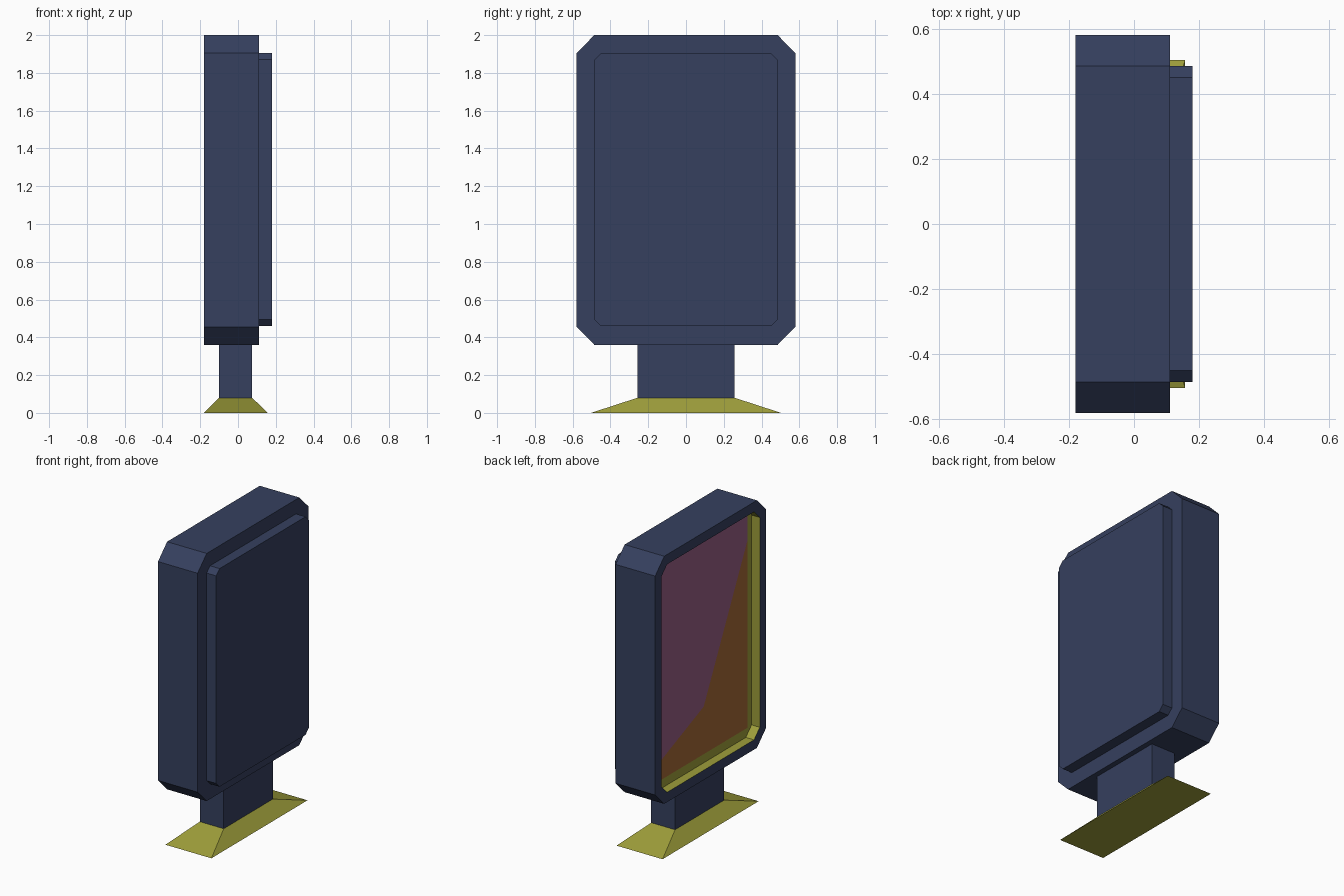
import bpy
import bmesh

if "Cube" in bpy.data.objects:
    bpy.data.objects.remove(bpy.data.objects["Cube"])


def material(name, rgb):
    # Convert display colour to linear
    m = bpy.data.materials.new(name)
    m.diffuse_color = [((c + 0.055) / 1.055) ** 2.4 for c in rgb] + [1.0]
    m.use_nodes = True
    m.node_tree.nodes["Principled BSDF"].inputs["Base Color"].default_value = m.diffuse_color
    return m


NAVY = material("navy", (0.21, 0.25, 0.37))
OLIVE = material("olive", (0.62, 0.62, 0.23))
PURPLE = material("purple", (0.60, 0.37, 0.52))
ORANGE = material("orange", (0.65, 0.41, 0.21))


def make_object(name, bm, mats):
    me = bpy.data.meshes.new(name)
    bm.to_mesh(me)
    bm.free()
    for m in mats:
        me.materials.append(m)
    ob = bpy.data.objects.new(name, me)
    bpy.context.collection.objects.link(ob)
    return ob


def octagon(x, half_y, z0, z1, c):
    # Rectangle with clipped corners, in the plane at x
    h = half_y
    yz = [(-h + c, z0), (h - c, z0), (h, z0 + c), (h, z1 - c),
          (h - c, z1), (-h + c, z1), (-h, z1 - c), (-h, z0 + c)]
    return [(x, y, z) for y, z in yz]


def rectangle(z, x0, x1, half_y):
    return [(x0, -half_y, z), (x1, -half_y, z), (x1, half_y, z), (x0, half_y, z)]


def loft(name, loops, mats, accent_from=None):
    # Join successive loops with quads and cap both ends
    bm = bmesh.new()
    rings = [[bm.verts.new(p) for p in lp] for lp in loops]
    bm.faces.new(rings[0])
    for i, (a, b) in enumerate(zip(rings, rings[1:])):
        n = len(a)
        for k in range(n):
            f = bm.faces.new((a[k], a[(k + 1) % n], b[(k + 1) % n], b[k]))
            f.material_index = int(accent_from is not None and i >= accent_from)
    end = bm.faces.new(rings[-1])
    end.material_index = int(accent_from is not None)
    bmesh.ops.recalc_face_normals(bm, faces=bm.faces)
    return make_object(name, bm, mats)


def panel(name, x, yz, mat):
    # Flat picture area facing -x
    bm = bmesh.new()
    f = bm.faces.new([bm.verts.new((x, y, z)) for y, z in yz])
    f.normal_update()
    if f.normal.x > 0:
        f.normal_flip()
    return make_object(name, bm, [mat])


# Casing with the olive display recess
loft("casing", [octagon(0.11, 0.58, 0.36, 2.0, 0.095),
                octagon(-0.18, 0.58, 0.36, 2.0, 0.095),
                octagon(-0.18, 0.515, 0.425, 1.935, 0.06),
                octagon(-0.12, 0.515, 0.425, 1.935, 0.06)],
     [NAVY, OLIVE], accent_from=2)

# Raised rear cover
loft("rear_cover", [octagon(0.105, 0.485, 0.46, 1.905, 0.035),
                    octagon(0.18, 0.485, 0.46, 1.905, 0.035)], [NAVY])

# Poster areas, split along a bent line
S, Z0, Z1 = 0.47, 0.485, 1.895
split = [(S, 0.60), (-0.01, 0.80), (-S, 1.73)]
panel("poster_lower", -0.123, [(-S, Z0), (S, Z0)] + split, ORANGE)
panel("poster_upper", -0.123, split + [(-S, Z1), (S, Z1)], PURPLE)

# Stand and flared foot
loft("stand", [rectangle(0.08, -0.10, 0.075, 0.257),
               rectangle(0.36, -0.10, 0.075, 0.257)], [NAVY])
loft("foot", [rectangle(0.0, -0.18, 0.157, 0.503),
              rectangle(0.08, -0.10, 0.075, 0.257)], [OLIVE])
